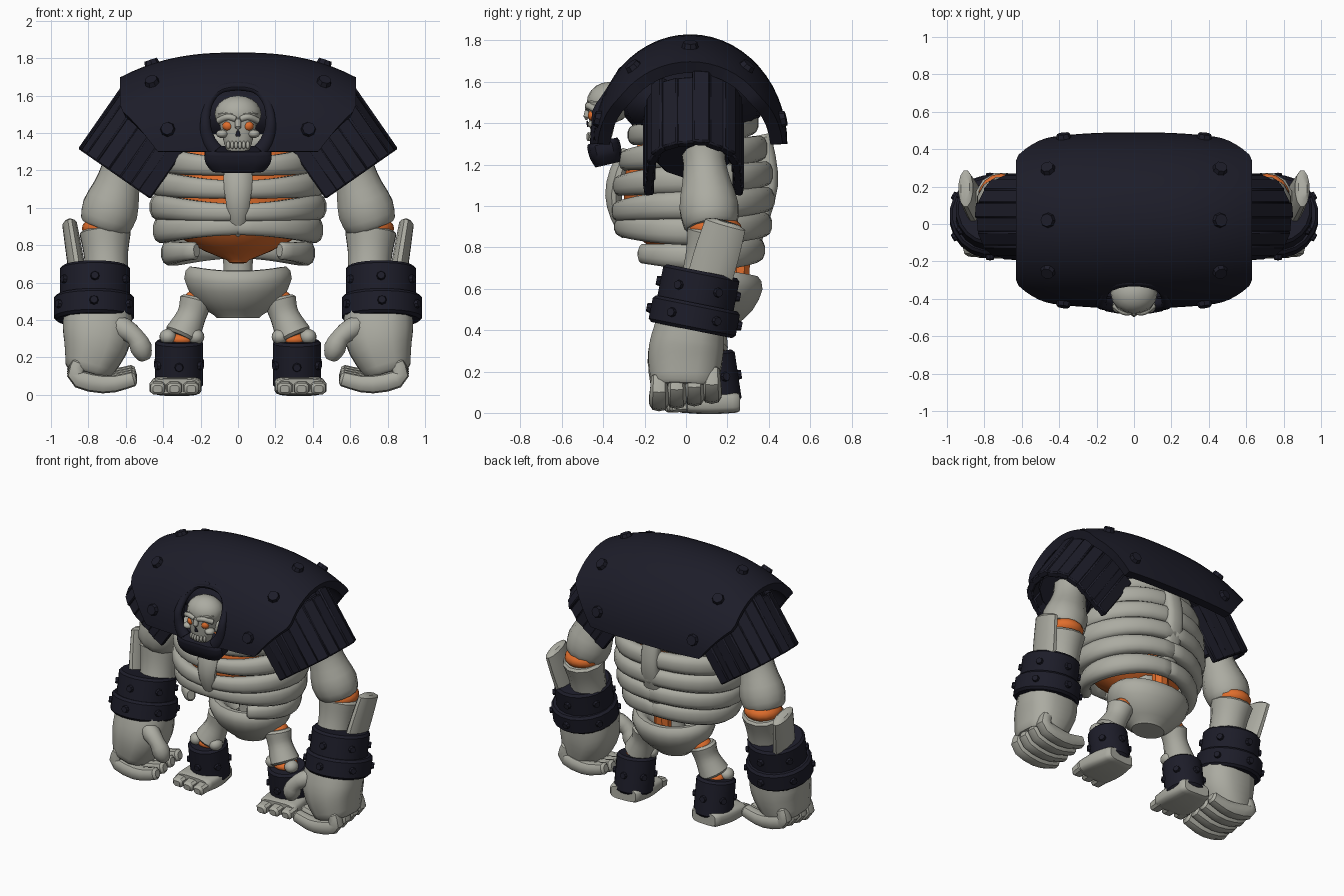
import bpy, bmesh, random
from math import sin, cos, radians, copysign, pi, tau
from mathutils import Vector, Matrix

random.seed(4)
if "Cube" in bpy.data.objects:
    bpy.data.objects.remove(bpy.data.objects["Cube"])


def material(name, *rgb):
    mat = bpy.data.materials.new(name)
    mat.use_nodes = True
    mat.diffuse_color = (*rgb, 1)
    mat.node_tree.nodes["Principled BSDF"].inputs["Base Color"].default_value = (*rgb, 1)
    return mat


BONE = material("pale bone", .41, .41, .36)
DARK = material("dark iron", .012, .012, .022)
GLOW = material("glowing orange", .75, .156, .026)
RIGHT, FRONT, UP = Vector((1, 0, 0)), Vector((0, -1, 0)), Vector((0, 0, 1))


def smooth(ob):
    bpy.ops.object.select_all(action="DESELECT")
    ob.select_set(True)
    bpy.context.view_layer.objects.active = ob
    bpy.ops.object.shade_smooth_by_angle(angle=radians(38))


def finish(bm, name, mat, mirror=False, recalc=True):
    if recalc:
        bmesh.ops.recalc_face_normals(bm, faces=bm.faces)
    mesh = bpy.data.meshes.new(name)
    bm.to_mesh(mesh)
    bm.free()
    mesh.materials.append(mat)
    ob = bpy.data.objects.new(name, mesh)
    bpy.context.collection.objects.link(ob)
    smooth(ob)
    if mirror:
        ob.modifiers.new("Mirror", "MIRROR").use_mirror_merge = False
    return ob


def blend(values, t):
    """Smooth curve through evenly spaced values, numbers or vectors."""
    last = len(values) - 1
    i = min(int(t * last), last - 1)
    f = t * last - i
    p, q = values[i], values[i + 1]
    m = (q - values[max(i - 1, 0)]) / 2
    n = (values[min(i + 2, last)] - p) / 2
    return p + m * f + ((q - p) * 3 - m * 2 - n) * f ** 2 + ((p - q) * 2 + m + n) * f ** 3


def add_sweep(bm, path, width, ratio=(1,), sides=12, steps=8, side=RIGHT, power=1, axis=None, cap=.015):
    """Rounded tube along a path; ratio is depth over width, power below one squares it."""
    path = [Vector(p) for p in path]
    centres = [blend(path, k / steps) for k in range(steps + 1)]
    rings = []
    for k, centre in enumerate(centres):
        along = (axis or centres[min(k + 1, steps)] - centres[max(k - 1, 0)]).normalized()
        a = (side - along * along.dot(side)).normalized()
        w = blend(width, k / steps)
        ring = (centre, a * w, along.cross(a) * w * blend(ratio, k / steps))
        rounded = lambda way: (centre + along * cap * way, ring[1] * (1 - cap / w), ring[2] * (1 - cap / w))
        rings += [rounded(-1)] if k == 0 else []
        rings.append(ring)
        rings += [rounded(1)] if k == steps else []
    loops = []
    for centre, a, b in rings:
        turns = [tau * (k + .5) / sides for k in range(sides)]
        bent = [[copysign(abs(q) ** power, q) for q in (cos(t), sin(t))] for t in turns]
        loops.append([bm.verts.new(centre + a * c + b * s) for c, s in bent])
    for low, high in zip(loops, loops[1:]):
        for k in range(sides):
            bm.faces.new((low[k - 1], low[k], high[k], high[k - 1]))
    bm.faces.new(loops[0])
    bm.faces.new(loops[-1])


def sweep(name, mat, *shape, mirror=False, **options):
    bm = bmesh.new()
    add_sweep(bm, *shape, **options)
    return finish(bm, name, mat, mirror)


def add_ball(bm, centre, radii):
    matrix = Matrix.Translation(centre) @ Matrix.Diagonal((*radii, 1))
    bmesh.ops.create_uvsphere(bm, u_segments=16, v_segments=10, radius=1, matrix=matrix)


def ball(name, mat, centre, radii, mirror=False):
    bm = bmesh.new()
    add_ball(bm, centre, radii)
    finish(bm, name, mat, mirror)


def add_rivet(bm, point, normal, radius):
    matrix = Matrix.Translation(point) @ normal.to_track_quat("Z", "Y").to_matrix().to_4x4()
    bmesh.ops.create_cone(bm, cap_ends=True, segments=8, radius1=radius, radius2=radius * .75,
                          depth=radius, matrix=matrix)


# Domed mantle: a half ellipse swept across the shoulders, smaller towards the ends
def mantle(across, turn):
    c, s = cos(turn), sin(turn)
    x = across * (.43 + .2 * min(1, s / .57))
    shrink = .25 * (abs(x) / .63) ** 2.5
    return Vector((x, .02 - .47 * (1 - shrink / 2) * c, 1.3 + .53 * (1 - shrink) * s))


bm = bmesh.new()
columns, rows = 20, 28
grid = [[bm.verts.new(mantle(2 * i / columns - 1, pi * j / rows)) for j in range(rows + 1)]
        for i in range(columns + 1)]
for here, there in zip(grid, grid[1:]):
    for j in range(rows):
        bm.faces.new((here[j], there[j], there[j + 1], here[j + 1]))
shell = finish(bm, "mantle", DARK, recalc=False)
shell.modifiers.new("Thickness", "SOLIDIFY").thickness = .06
cutter = sweep("face_opening_cutter", DARK, [(0, -.7, 1.46), (0, -.2, 1.46)], [.17], [1.1], sides=24, power=.8)
cutter.hide_render = True
opening = shell.modifiers.new("Opening", "BOOLEAN")
opening.operation, opening.object = "DIFFERENCE", cutter
bpy.context.view_layer.objects.active = shell
for modifier in ("Thickness", "Opening"):
    bpy.ops.object.modifier_apply(modifier=modifier)
bpy.data.objects.remove(cutter)
smooth(shell)
ball("mantle_lining", DARK, (0, .03, 1.5), (.52, .35, .2))

bm = bmesh.new()
for angle in (14, 52, 90, 128, 166):
    turn, tiny = radians(angle), .02
    point = mantle(.73, turn)
    normal = (mantle(.73 + tiny, turn) - point).cross(mantle(.73, turn + tiny) - point)
    add_rivet(bm, point, normal.normalized(), .046)
finish(bm, "mantle_rivets", DARK, mirror=True)

# Frame and guard around the face
arch = []
for k in range(9):
    c, s = cos(pi * k / 10), sin(pi * k / 10)
    arch.append((.175 * s ** .7, .12 * max(c, 0) - .43, 1.46 + .19 * c))
sweep("face_frame", DARK, arch, [.02, .02, .035], [1.2], mirror=True, side=FRONT, steps=14, cap=.001)
sweep("chin_guard", DARK, [(0, -.38, 1.215), (0, -.4, 1.3)], [.155, .18, .18], [.45], power=.5)

# Skull
bm = bmesh.new()
add_ball(bm, (0, -.37, 1.5), (.125, .11, .1))
add_sweep(bm, [(0, -.41, 1.3), (0, -.4, 1.5)], [.06, .08, .1, .11], [.7], power=.8)
add_sweep(bm, [(0, -.47, 1.47), (0, -.48, 1.43)], [.017])
for s in (-1, 1):
    cheek = Vector((s * .085, -.44, 1.395))
    add_ball(bm, cheek, (.032, .035, .022))
    brow = [(s * .015, -.47, 1.475), (s * .055, -.47, 1.485), (s * .105, -.435, 1.465)]
    add_sweep(bm, brow, [.017], side=UP, cap=.005)
    for k in range(3):
        add_ball(bm, (s * .021 * (k + .5), -.47 + .008 * k, 1.335), (.01, .012, .022))
finish(bm, "skull", BONE)
ball("eyes", GLOW, (.054, -.45, 1.438), (.029, .024, .027), mirror=True)
sweep("nose_hollow", DARK, [(0, -.472, 1.385), (0, -.478, 1.41)], [.015, .007], [.5], cap=.002)

# Ribcage: one rule gives each rib its height and reach
bm = bmesh.new()
for k in range(-1, 5):
    reach = .42 - .012 * (k - 1.8) ** 2
    first = radians(40) if k == 4 else 0
    front_lift = -.03 if k < 3 else .02
    rib = []
    for step in range(13):
        turn = first + (pi - first) * step / 12
        c = cos(turn)
        lift = (front_lift if c > 0 else .03) * c * c
        rib.append((reach * sin(turn), .03 - reach * .85 * c, 1.25 - .123 * k + lift))
    add_sweep(bm, rib, [.048, .072, .06], [.75], power=.85, steps=16, side=UP)
finish(bm, "ribs", BONE, mirror=True)
sweep("sternum", BONE, [(0, -.29, 1.26), (0, -.35, 1.05), (0, -.31, .86)], [.05, .08, .07, .05, .02], [.6])
sweep("spine", BONE, [(0, .32, .83), (0, .4, 1.1), (0, .37, 1.33)], [.065], [.7], power=.7)
sweep("glowing_core", GLOW, [(0, 0, .72), (0, .04, 1.28)], [.06, .3, .39, .39, .33], [.83], sides=24)
sweep("lower_spine", BONE, [(0, .14, .5), (0, .14, .8)], [.09, .08, .09], [.75])
sweep("glowing_cord", GLOW, [(0, .26, .6), (0, .27, .87)], [.06], [.8], sides=8)

# Hollow pelvis bowl with a rim that rises slightly at the sides
bowl = [(0, .14, .425), (0, .14, .66), (0, .14, .57)]
pelvis = sweep("pelvis", BONE, bowl, [.13, .23, .29, .26, .2, .15, .1], [.8], sides=24, steps=12, axis=UP)
for v in pelvis.data.vertices:
    v.co.z += .03 * (v.co.x / .28) ** 2 * min(1, max(0, (v.co.z - .45) / .2))

# Plank sleeves hanging from the mantle over each shoulder
down = Vector((.57, 0, -.82)).normalized()
outward = FRONT.cross(down)
base = Vector((.66, .035, 1.18))
spots = []
for k in range(10):
    turn = pi * k / 9
    radial = outward * sin(turn) + FRONT * cos(turn)
    spots.append((radial * .21, radial))
for s in (FRONT, -FRONT):
    spots += [(s * .215 - outward * drop, s) for drop in (.07, .14, .19)]
bm = bmesh.new()
for offset, facing in spots:
    length = .4 + random.uniform(-.02, .02)
    centre = base + offset + facing * random.uniform(-.008, .008) - down * length / 2
    turned = Matrix((facing, down.cross(facing), down)).transposed().to_4x4()
    twist = Matrix.Rotation(random.uniform(-.12, .12), 4, "Z")
    size = Matrix.Diagonal((.045, .085, length, 1))
    cube = bmesh.ops.create_cube(bm, size=1, matrix=Matrix.Translation(centre) @ turned @ twist @ size)
    edges = list({edge for v in cube["verts"] for edge in v.link_edges})
    bmesh.ops.bevel(bm, geom=edges, offset=.008, segments=1, affect="EDGES")
finish(bm, "sleeve_planks", DARK, mirror=True)
sweep("sleeve_lining", DARK, [base - down * .38, base - down * .08], [.19], mirror=True)

# Arms
arm = [(.6, .08, 1.3), (.65, .1, 1.1), (.71, .12, .91)]
sweep("upper_arms", BONE, arm, [.12, .11, .13, .155, .14], [.95], mirror=True)
ball("elbow_glow", GLOW, (.71, .14, .89), (.125, .13, .07), mirror=True)
sweep("inner_forearms", BONE, [(.7, .08, .6), (.71, .14, .86)], [.12, .12, .14], mirror=True)
sweep("outer_forearms", BONE, [(.85, .1, .6), (.9, .19, .91)], [.05, .045, .04], [2.2, 2.5, 2.6], mirror=True)

# Wrist and ankle cuffs, each with a ring of rivets: centre, lean, radius, height
cuffs = {
    "upper_wrist_cuff": ((.765, .06, .6), .2, .19, .17),
    "lower_wrist_cuff": ((.77, .04, .465), .2, .217, .13),
    "ankle_cuff": ((.315, .125, .165), -.15, .13, .25),
}
for name, (centre, lean, radius, height) in cuffs.items():
    centre, half = Vector(centre), Vector((0, lean, 1)) * (height / 2 - .015)
    sweep(name, DARK, [centre - half, centre + half], [radius], sides=20, mirror=True)
    bm = bmesh.new()
    for k in range(6):
        turn = tau * (k + .5) / 6
        facing = Vector((cos(turn), sin(turn), -lean * sin(turn)))
        add_rivet(bm, centre + facing * radius, facing, .027)
    finish(bm, name + "_rivets", DARK, mirror=True)

# Hands with inward-curled fingers
palm = [(.752, .03, .46), (.755, 0, .3), (.8, -.01, .13)]
sweep("palms", BONE, palm, [.185, .185, .13], [.9, 1, 1.25], power=.75, mirror=True)
bm = bmesh.new()
for k in range(4):
    shift = Vector((0, .085 * k - .13, .012 * k))
    curl = [Vector(p) + shift for p in ((.85, 0, .17), (.86, 0, .09), (.7, 0, .055), (.56, 0, .085))]
    add_sweep(bm, curl, [.04, .05, .04], sides=10, side=FRONT, power=.8)
finish(bm, "fingers", BONE, mirror=True)
thumb = [(.66, -.09, .38), (.55, -.13, .31), (.5, -.12, .2)]
sweep("thumbs", BONE, thumb, [.05, .06, .05, .06, .04], side=FRONT, mirror=True)

# Legs and feet
ball("hip_glow", GLOW, (.215, .14, .505), (.075, .07, .06), mirror=True)
sweep("thighs", BONE, [(.225, .13, .5), (.25, .12, .42), (.295, .105, .32)], [.09, .08, .1], mirror=True)
ball("knee_glow", GLOW, (.3, .11, .295), (.08, .08, .04), mirror=True)
bm = bmesh.new()
for x in (.225, .375):
    add_ball(bm, (x, .07, .31), (.045, .05, .042))
finish(bm, "knee_knobs", BONE, mirror=True)
foot = [(.32, .24, .05), (.335, -.02, .045)]
sweep("feet", BONE, foot, [.11, .135, .135], [.45, .4, .33], power=.5, sides=16, mirror=True)
bm = bmesh.new()
for k in range(3):
    x = .25 + .09 * k
    add_sweep(bm, [(x, 0, .04), (x, .012 * k - .09, .032)], [.046, .04], [.8], sides=8, power=.6)
finish(bm, "toes", BONE, mirror=True)
